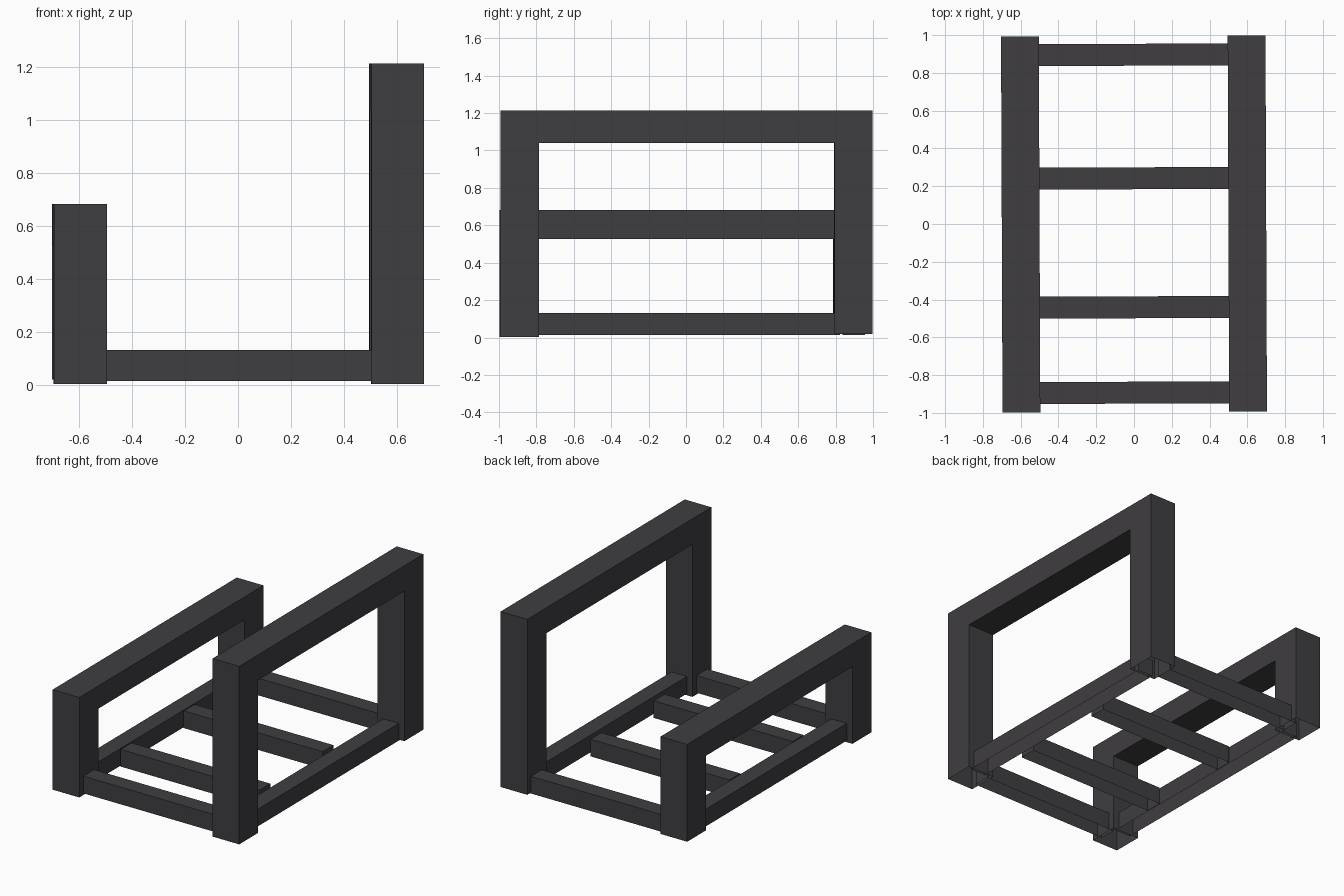
import bpy, bmesh
from mathutils import Matrix

if "Cube" in bpy.data.objects:
    bpy.data.objects.remove(bpy.data.objects["Cube"])

SKEW = Matrix.Rotation(0.004, 4, 'Z')  # the whole frame sits very slightly turned

mat = bpy.data.materials.new("dark_grey")
mat.diffuse_color = (0.05, 0.047, 0.052, 1)
mat.use_nodes = True
mat.node_tree.nodes["Principled BSDF"].inputs["Base Color"].default_value = mat.diffuse_color


def prism(name, profile, x0, x1, open_edges=()):
    """Extrude a y-z profile along x, leaving the listed profile edges open."""
    bm = bmesh.new()
    a = [bm.verts.new((x0, y, z)) for y, z in profile]
    b = [bm.verts.new((x1, y, z)) for y, z in profile]
    n = len(profile)
    bm.faces.new(a)
    bm.faces.new(b[::-1])
    for i in range(n):
        if i not in open_edges:
            j = (i + 1) % n
            bm.faces.new((a[i], b[i], b[j], a[j]))
    bmesh.ops.recalc_face_normals(bm, faces=bm.faces)
    bm.transform(SKEW)
    mesh = bpy.data.meshes.new(name)
    bm.to_mesh(mesh)
    bm.free()
    mesh.materials.append(mat)
    ob = bpy.data.objects.new(name, mesh)
    bpy.context.collection.objects.link(ob)
    return ob


def end_frame(name, x, top, under):
    """Two posts joined by a top rail, feet left open underneath."""
    profile = [(-0.995, 0.002), (-0.995, top), (0.995, top), (0.995, 0.02),
               (0.79, 0.02), (0.79, under), (-0.79, under), (-0.79, 0.002)]
    prism(name, profile, x - 0.1, x + 0.1, open_edges=(3, 7))


def beam(name, x0, x1, y0, y1):
    """Low beam without an underside."""
    lo, hi = 0.013, 0.13
    prism(name, [(y0, lo), (y0, hi), (y1, hi), (y1, lo)], x0, x1, open_edges=(3,))


# Tall headboard and low footboard
end_frame("headboard", 0.6, 1.213, 1.04)
end_frame("footboard", -0.6, 0.682, 0.527)

# Bottom rails between the posts
for name, x in (("head_rail", 0.6), ("foot_rail", -0.6)):
    beam(name, x - 0.058, x + 0.058, -0.82, 0.82)

# Cross slats
for i, y in enumerate((-0.893, -0.441, 0.242, 0.896)):
    beam(f"slat_{i + 1}", -0.535, 0.508, y - 0.058, y + 0.058)
